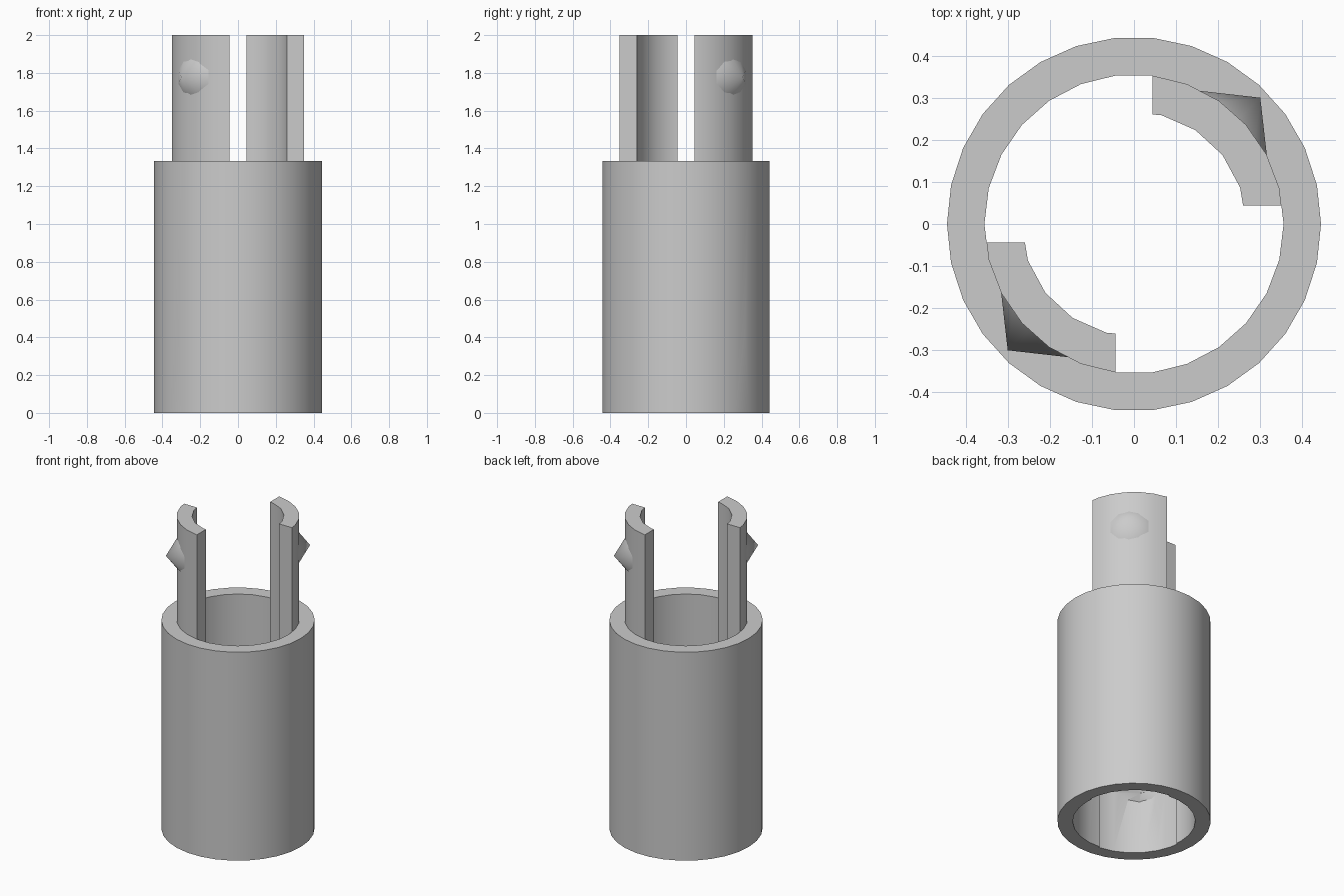
import bpy, bmesh, math
from mathutils import Matrix, Vector

U = 2 / 45            # one design unit
TUBE_TOP = 30 * U
CLIP_BASE = 15.2 * U
CLIP_TOP = 45 * U
NUB_Z = 40 * U

if "Cube" in bpy.data.objects:
    bpy.data.objects.remove(bpy.data.objects["Cube"])

grey = bpy.data.materials.new("grey plastic")
grey.use_nodes = True
grey.diffuse_color = (0.6, 0.6, 0.6, 1)
grey.node_tree.nodes["Principled BSDF"].inputs["Base Color"].default_value = (0.6, 0.6, 0.6, 1)


def finish(name, bm):
    bmesh.ops.recalc_face_normals(bm, faces=bm.faces)
    mesh = bpy.data.meshes.new(name)
    bm.to_mesh(mesh)
    bm.free()
    mesh.materials.append(grey)
    ob = bpy.data.objects.new(name, mesh)
    bpy.context.collection.objects.link(ob)
    return ob


def polygon(r, n):
    return [Vector((r * math.cos(k * math.tau / n), r * math.sin(k * math.tau / n))) for k in range(n)]


def prism(bm, pts, z0, z1):
    face = bm.faces.new([bm.verts.new((p.x, p.y, z0)) for p in pts])
    top = bmesh.ops.extrude_face_region(bm, geom=[face], use_keep_orig=True)["geom"]
    bmesh.ops.translate(bm, vec=(0, 0, z1 - z0), verts=[v for v in top if isinstance(v, bmesh.types.BMVert)])


def quarter_arc(r, n, gap):
    """Part of a regular polygon with x and y both beyond the gap."""
    ring = polygon(r, n)
    ring = ring[:n // 2]
    out = []
    for a, b in zip(ring, ring[1:]):
        if a.x > gap and a.y > gap:
            out.append(a)
        if (a.y - gap) * (b.y - gap) < 0 and a.x > gap and a.y < b.y:
            out.append(a.lerp(b, (gap - a.y) / (b.y - a.y)))
        if (a.x - gap) * (b.x - gap) < 0:
            out.append(a.lerp(b, (gap - a.x) / (b.x - a.x)))
    return out


def sector(name, r_out, r_in, gap, z0, z1, turn):
    bm = bmesh.new()
    prism(bm, quarter_arc(r_out, 26, gap) + quarter_arc(r_in, 19, gap)[::-1], z0, z1)
    bm.transform(Matrix.Rotation(turn, 4, "Z"))
    return finish(name, bm)


def nub(name, r_base, r_tip, z, turn):
    """Ten sided cone pointing outward along the diagonal."""
    bm = bmesh.new()
    bmesh.ops.create_cone(bm, cap_ends=True, segments=10, radius1=3 * U, radius2=0, depth=r_tip - r_base)
    # align so flat sides face up and down
    bm.transform(Matrix.Rotation(math.pi / 2, 4, "Z"))
    bm.transform(Matrix.Translation((0, 0, (r_tip + r_base) / 2)))
    bm.transform(Matrix.Rotation(math.pi / 2, 4, "Y"))
    bm.transform(Matrix.Translation((0, 0, z)) @ Matrix.Rotation(turn + math.pi / 4, 4, "Z"))
    return finish(name, bm)


def cut(target, cutter):
    mod = target.modifiers.new("cut", "BOOLEAN")
    mod.operation = "DIFFERENCE"
    mod.solver = "EXACT"
    mod.object = cutter
    bpy.context.view_layer.objects.active = target
    bpy.ops.object.modifier_apply(modifier=mod.name)
    bpy.data.objects.remove(cutter)


# Tube
bm = bmesh.new()
prism(bm, polygon(10 * U, 30), 0, TUBE_TOP)
tube = finish("tube", bm)
bm = bmesh.new()
prism(bm, polygon(8 * U, 26), -U, TUBE_TOP + U)
cut(tube, finish("bore_cutter", bm))

parts = [tube]
for side, turn in (("left", 0), ("right", math.pi)):
    # Socket groove and dimple at the bottom of the tube
    cut(tube, sector("groove_cutter", 8.2 * U, 5.8 * U, 0.8 * U, -U, CLIP_BASE, turn))
    cut(tube, nub("dimple_cutter", 7.7 * U, 9.98 * U, NUB_Z - TUBE_TOP, turn))
    # Clip arm with its snap nub
    parts.append(sector(side + "_clip", 8 * U, 6 * U, U, CLIP_BASE, CLIP_TOP, turn))
    parts.append(nub(side + "_nub", 7.28 * U, 9.55 * U, NUB_Z, turn))

# Smooth curved walls, crisp rims
bpy.ops.object.select_all(action="DESELECT")
for ob in parts:
    ob.select_set(True)
bpy.context.view_layer.objects.active = tube
bpy.ops.object.shade_smooth_by_angle(angle=math.radians(30))
